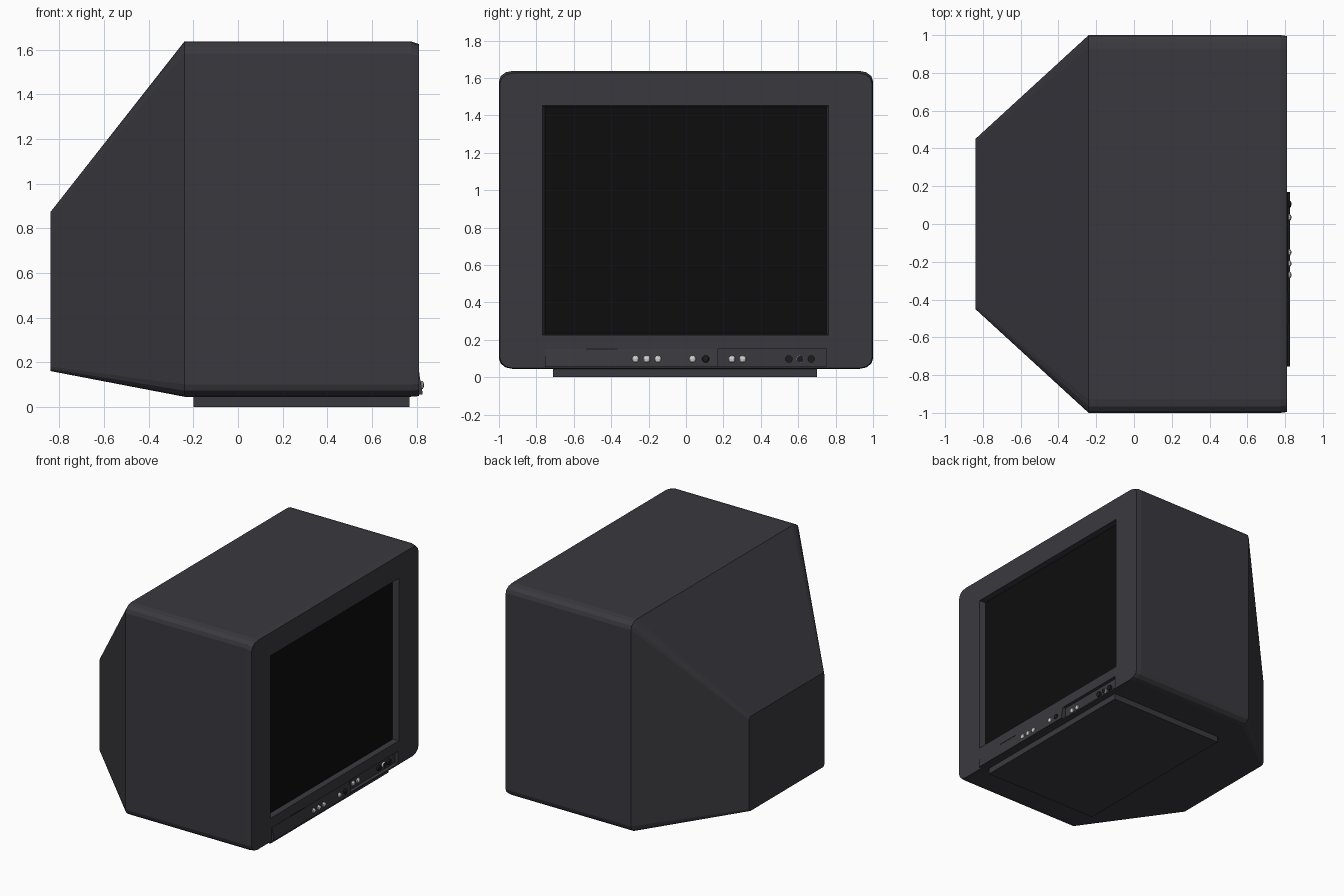
import bpy, bmesh, math
from mathutils import Matrix

if "Cube" in bpy.data.objects:
    bpy.data.objects.remove(bpy.data.objects["Cube"])


def material(name, rgb):
    m = bpy.data.materials.new(name)
    m.diffuse_color = (*rgb, 1)
    m.use_nodes = True
    m.node_tree.nodes["Principled BSDF"].inputs["Base Color"].default_value = m.diffuse_color
    return m


CASE = material("charcoal plastic", (0.042, 0.041, 0.049))
GLASS = material("black glass", (0.004, 0.004, 0.004))
BLACK = material("black rubber", (0.012, 0.012, 0.013))
SILVER = material("silver", (0.65, 0.65, 0.63))


def finish(bm, name, mat):
    bmesh.ops.recalc_face_normals(bm, faces=bm.faces)
    me = bpy.data.meshes.new(name)
    bm.to_mesh(me)
    bm.free()
    me.materials.append(mat)
    ob = bpy.data.objects.new(name, me)
    bpy.context.collection.objects.link(ob)
    return ob


def loft(name, rings, mat):
    """Skin a list of equal-length closed rings and cap both ends."""
    bm = bmesh.new()
    vs = [[bm.verts.new(p) for p in r] for r in rings]
    n = len(vs[0])
    for a, b in zip(vs, vs[1:]):
        for i in range(n):
            bm.faces.new((a[i], a[(i + 1) % n], b[(i + 1) % n], b[i]))
    bm.faces.new(vs[0])
    bm.faces.new(vs[-1])
    return finish(bm, name, mat)


def rounded(x, hy, z0, z1, ry, rz, seg=3):
    """Rounded rectangle in the yz plane."""
    pts = []
    corners = ((hy - ry, z1 - rz), (ry - hy, z1 - rz),
               (ry - hy, z0 + rz), (hy - ry, z0 + rz))
    for k, (cy, cz) in enumerate(corners):
        for i in range(seg + 1):
            a = math.pi / 2 * (k + i / seg)
            pts.append((x, cy + ry * math.cos(a), cz + rz * math.sin(a)))
    return pts


def rect(x, y0, y1, z0, z1):
    return [(x, y0, z0), (x, y1, z0), (x, y1, z1), (x, y0, z1)]


def box(name, x0, x1, y0, y1, z0, z1, mat):
    return loft(name, [rect(x0, y0, y1, z0, z1), rect(x1, y0, y1, z0, z1)], mat)


def knob(name, x, y, z, r, mat):
    bm = bmesh.new()
    bmesh.ops.create_uvsphere(bm, u_segments=10, v_segments=6, radius=r,
        matrix=Matrix.Translation((x, y, z)) @ Matrix.Diagonal((0.6, 1, 1, 1)))
    return finish(bm, name, mat)


def socket(name, x, y, z, r, mat, depth=0.016):
    bm = bmesh.new()
    bmesh.ops.create_cone(bm, cap_ends=True, segments=12, radius1=r, radius2=r,
        depth=depth, matrix=Matrix.Translation((x, y, z)) @ Matrix.Rotation(math.pi / 2, 4, 'Y'))
    return finish(bm, name, mat)


# Cabinet: tapered back, straight middle, softened front edge
cabinet = loft("cabinet", [
    rounded(-0.84, 0.45, 0.16, 0.873, 0.02, 0.02),
    rounded(-0.24, 1.0, 0.045, 1.637, 0.07, 0.055),
    rounded(0.775, 1.0, 0.045, 1.637, 0.07, 0.055),
    rounded(0.81, 0.995, 0.048, 1.625, 0.07, 0.055)], CASE)

# Recesses for the screen and the socket bay
screen_cut = loft("screen_cutter", [rect(0.763, -0.755, 0.75, 0.23, 1.445),
                                    rect(0.81, -0.767, 0.762, 0.226, 1.452),
                                    rect(0.9, -0.767, 0.762, 0.226, 1.452)], CASE)
bay_cut = box("socket_bay_cutter", 0.785, 0.9, 0.17, 0.75, 0.058, 0.15, CASE)
for c in (screen_cut, bay_cut):
    c.hide_render = True
    c.hide_set(True)
    mod = cabinet.modifiers.new(c.name, 'BOOLEAN')
    mod.operation = 'DIFFERENCE'
    mod.solver = 'EXACT'
    mod.object = c

# Screen glass and base plinth
box("screen", 0.757, 0.766, -0.755, 0.75, 0.23, 1.445, GLASS)
box("base", -0.2, 0.768, -0.71, 0.70, 0.0, 0.06, CASE)

# Sloping control panel left of the bay
profile = [(0.80, 0.15), (0.812, 0.15), (0.826, 0.068), (0.826, 0.055), (0.80, 0.055)]
loft("control_panel", [[(x, y, z) for x, z in profile] for y in (-0.755, 0.17)], CASE)
box("indicator_slot", 0.808, 0.814, -0.535, -0.365, 0.148, 0.153, BLACK)

# Buttons on the panel
for i, y in enumerate((-0.27, -0.21, -0.15, 0.035)):
    knob(f"button_{i}", 0.822, y, 0.097, 0.019, SILVER)
knob("sensor", 0.822, 0.105, 0.097, 0.02, BLACK)

# Buttons and sockets inside the bay
for i, y in enumerate((0.245, 0.303)):
    knob(f"bay_button_{i}", 0.79, y, 0.097, 0.019, SILVER)
for i, y in enumerate((0.55, 0.61, 0.67)):
    if i == 1:
        socket("socket_ring", 0.79, y, 0.097, 0.021, SILVER)
    socket(f"socket_{i}", 0.792, y, 0.097, 0.018 if i == 1 else 0.02, BLACK)
